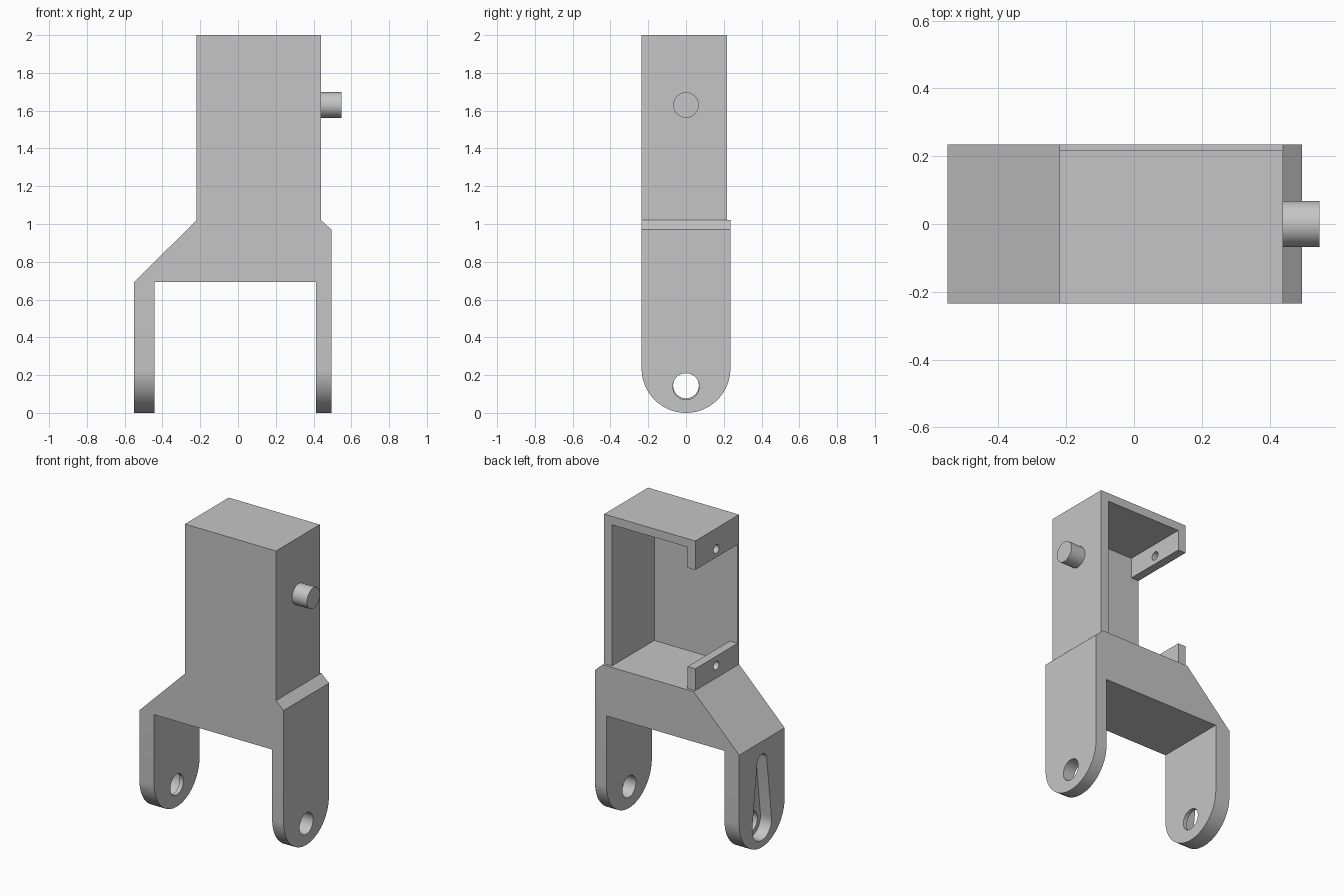
import bpy, bmesh, math
from mathutils import Vector

if "Cube" in bpy.data.objects:
    bpy.data.objects.remove(bpy.data.objects["Cube"], do_unlink=True)

grey = bpy.data.materials.new("light_grey")
grey.use_nodes = True
colour = (0.56, 0.56, 0.56, 1)
grey.diffuse_color = colour
grey.node_tree.nodes["Principled BSDF"].inputs["Base Color"].default_value = colour


def prism(name, outline, axis, low, high):
    """Extrude an outline along x (points are y, z) or along y (points are x, z)."""
    def place(p, d):
        return (d, p[0], p[1]) if axis == "x" else (p[0], d, p[1])
    bm = bmesh.new()
    face = bm.faces.new([bm.verts.new(place(p, low)) for p in outline])
    moved = bmesh.ops.extrude_face_region(bm, geom=[face])["geom"]
    verts = [g for g in moved if isinstance(g, bmesh.types.BMVert)]
    shift = Vector(place((0, 0), high - low))
    bmesh.ops.translate(bm, verts=verts, vec=shift)
    bmesh.ops.recalc_face_normals(bm, faces=bm.faces)
    mesh = bpy.data.meshes.new(name)
    bm.to_mesh(mesh)
    bm.free()
    mesh.materials.append(grey)
    ob = bpy.data.objects.new(name, mesh)
    bpy.context.collection.objects.link(ob)
    return ob


def rect(a0, a1, z0, z1):
    return [(a0, z0), (a1, z0), (a1, z1), (a0, z1)]


def arc(z, r, start, end, steps):
    angles = [math.radians(start + (end - start) * i / steps) for i in range(steps + 1)]
    return [(r * math.cos(a), z + r * math.sin(a)) for a in angles]


def circle(z, r, steps=32):
    return arc(z, r, 0, 360, steps)[:-1]


def combine(ob, operation, *tools):
    """Apply boolean tools to an object and remove them."""
    bpy.context.view_layer.objects.active = ob
    for tool in tools:
        tool.hide_render = True
        mod = ob.modifiers.new("boolean", "BOOLEAN")
        mod.operation, mod.solver, mod.object = operation, "EXACT", tool
        bpy.ops.object.modifier_apply(modifier=mod.name)
        bpy.data.objects.remove(tool, do_unlink=True)


# Forked bracket: front profile trimmed to rounded leg ends
fork = [(-0.22, 1.02), (0.44, 1.02), (0.495, 0.97), (0.495, -0.1), (0.412, -0.1),
        (0.412, 0.692), (-0.443, 0.692), (-0.443, -0.1), (-0.55, -0.1), (-0.55, 0.692)]
bracket = prism("forked_bracket", fork, "y", -0.235, 0.235)
side = arc(0.235, 0.235, 180, 360, 32) + [(0.235, 1.2), (-0.235, 1.2)]
combine(bracket, "INTERSECT", prism("rounded_side", side, "x", -1, 1))

# Pivot holes and the tapered recess on the outer face of the right leg
slot = arc(0.145, 0.10, 172, 368, 24) + arc(0.56, 0.05, 8, 172, 16)
combine(bracket, "DIFFERENCE",
        prism("left_pivot_hole", circle(0.14, 0.07), "x", 0.3, 0.6),
        prism("right_pivot_hole", circle(0.145, 0.068), "x", -0.6, -0.3),
        prism("arm_recess", slot, "x", -0.7, -0.47))

# Housing: open at the back and on the right, with two drilled lips
housing = prism("housing", rect(-0.22, 0.44, 1.02, 2.0), "y", -0.235, 0.218)
combine(housing, "DIFFERENCE",
        prism("cavity", rect(-0.164, 0.384, 0.9, 1.945), "y", -0.22, 0.4),
        prism("side_opening", rect(-0.4, -0.1, 1.163, 1.81), "y", -0.22, 0.4),
        prism("upper_screw_hole", circle(1.865, 0.028, 20), "x", -0.4, -0.1),
        prism("lower_screw_hole", circle(1.102, 0.028, 20), "x", -0.4, -0.1))

# Pivot peg on the left wall
peg = prism("pivot_peg", circle(1.63, 0.068), "x", 0.43, 0.547)

# Smooth the curved faces and keep the corners sharp
bpy.ops.object.select_all(action="DESELECT")
for ob in (bracket, housing, peg):
    ob.select_set(True)
bpy.context.view_layer.objects.active = bracket
bpy.ops.object.shade_smooth_by_angle(angle=math.radians(30))
